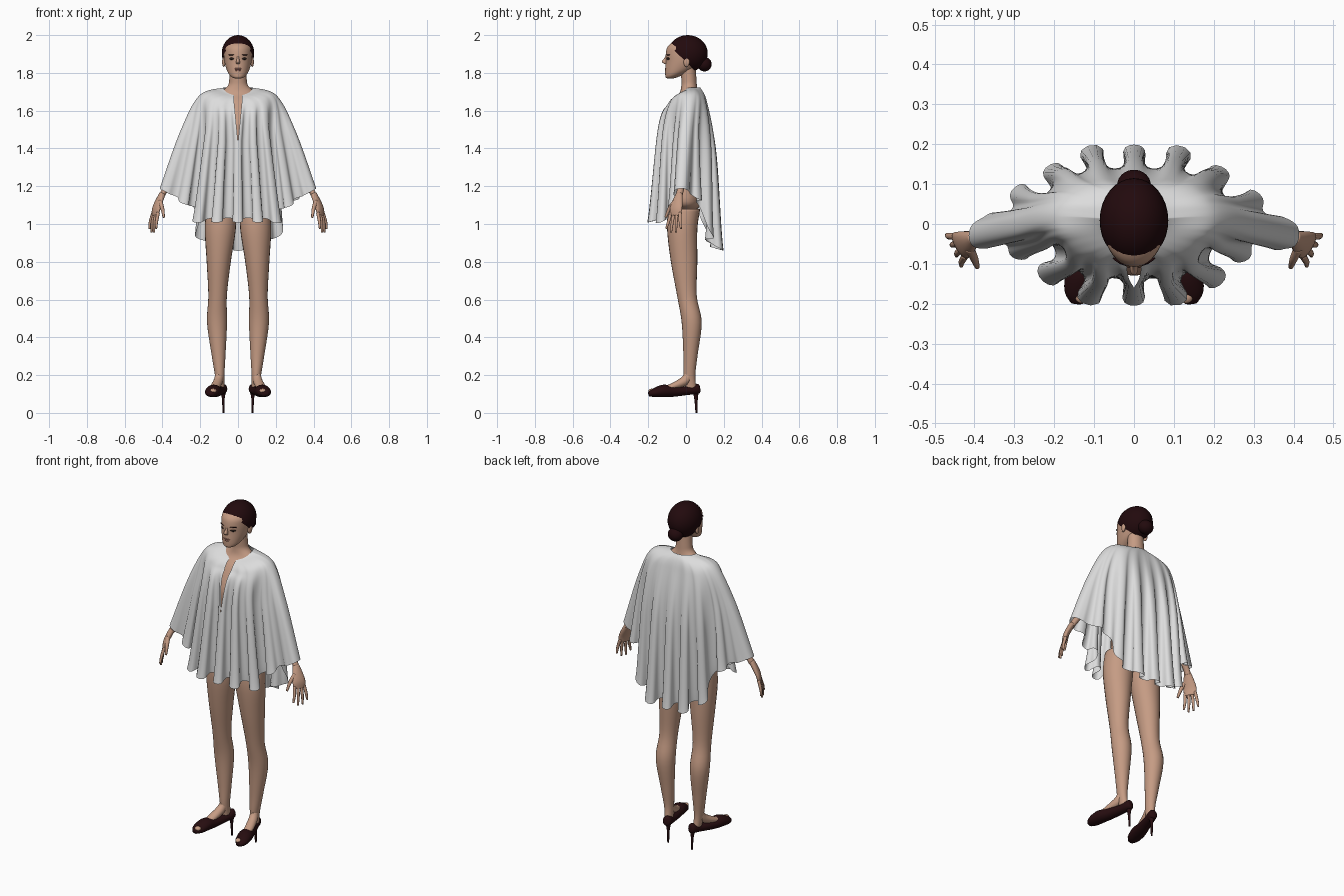
import bpy, bmesh, math
from mathutils import Vector, Matrix

cube = bpy.data.objects.get("Cube")
if cube:
    bpy.data.objects.remove(cube, do_unlink=True)


def material(name, rgb, rough=0.6):
    m = bpy.data.materials.new(name)
    m.use_nodes = True
    m.diffuse_color = (*rgb, 1)
    node = m.node_tree.nodes["Principled BSDF"]
    node.inputs["Base Color"].default_value = (*rgb, 1)
    node.inputs["Roughness"].default_value = rough
    return m


SKIN = material("skin", (0.56, 0.33, 0.23))
CLOTH = material("light grey cloth", (0.72, 0.72, 0.72))
HAIR = material("dark brown hair", (0.016, 0.003, 0.004))
SHOE = material("dark red leather", (0.02, 0.004, 0.005))
LIPS = material("lips", (0.4, 0.18, 0.14))
EYE = material("dark eye", (0.02, 0.012, 0.01))


def finish(name, bm, mat):
    bmesh.ops.recalc_face_normals(bm, faces=bm.faces)
    mesh = bpy.data.meshes.new(name)
    bm.to_mesh(mesh)
    bm.free()
    mesh.materials.append(mat)
    for p in mesh.polygons:
        p.use_smooth = True
    ob = bpy.data.objects.new(name, mesh)
    bpy.context.collection.objects.link(ob)
    return ob


def spline(rows, t):
    """Smooth curve through rows of numbers, t from 0 to 1."""
    n = len(rows) - 1
    i = min(int(t * n), n - 1)
    f = t * n - i
    p, a, b, q = (rows[max(0, min(n, i + k))] for k in (-1, 0, 1, 2))
    return [y + f / 2 * (z - x + f * (2 * x - 5 * y + 4 * z - w + f * (3 * (y - z) + w - x)))
            for x, y, z, w in zip(p, a, b, q)]


def loft(name, rows, mat, side=1, axis=None, ref=(1, 0, 0), sides=24, steps=5):
    """Closed tube through rows of (x, y, z, radius along ref, other radius)."""
    bm = bmesh.new()
    count = (len(rows) - 1) * steps
    pts = [spline(rows, i / count) for i in range(count + 1)]
    rings = []
    for i, p in enumerate(pts):
        t = Vector(axis) if axis else (Vector(pts[min(i + 1, count)][:3]) - Vector(pts[max(i - 1, 0)][:3]))
        t.normalize()
        u = Vector(ref)
        u = (u - t * u.dot(t)).normalized()
        v = t.cross(u)
        ring = []
        for k in range(sides):
            a = math.tau * k / sides
            co = Vector(p[:3]) + u * p[3] * math.cos(a) + v * p[4] * math.sin(a)
            ring.append(bm.verts.new((co.x * side, co.y, co.z)))
        rings.append(ring)
    for a, b in zip(rings, rings[1:]):
        for k in range(sides):
            j = (k + 1) % sides
            bm.faces.new((a[k], a[j], b[j], b[k]))
    bm.faces.new(rings[0])
    bm.faces.new(rings[-1])
    return finish(name, bm, mat)


def ellipsoid(name, loc, radii, mat, cut=None, turn=0):
    bm = bmesh.new()
    m = Matrix.Translation(loc) @ Matrix.Rotation(turn, 4, 'Z') @ Matrix.Diagonal((*radii, 1))
    bmesh.ops.create_uvsphere(bm, u_segments=32, v_segments=20, radius=1, matrix=m)
    if cut:
        bmesh.ops.bisect_plane(bm, geom=bm.verts[:] + bm.edges[:] + bm.faces[:],
                               plane_co=cut[0], plane_no=cut[1], clear_inner=True)
    return finish(name, bm, mat)


def span(z, w, front, back):
    """Horizontal section from its half width and its front and back."""
    return (0, (front + back) / 2, z, w, (back - front) / 2)


UP = (0, 0, 1)

# Torso and neck
loft("torso", [span(*r) for r in (
    (1.08, .1, -.06, .06), (1.12, .14, -.09, .08), (1.25, .13, -.09, .07),
    (1.38, .13, -.11, .08), (1.48, .14, -.129, .08), (1.55, .14, -.12, .08),
    (1.64, .13, -.077, .075), (1.69, .1, -.036, .065), (1.73, .055, -.025, .058),
    (1.77, .046, -.025, .055), (1.84, .045, -.03, .05))], SKIN, axis=UP)

# Head
loft("head", [span(*r) for r in (
    (1.77, .014, -.098, -.07), (1.777, .032, -.108, -.045), (1.793, .048, -.11, -.01),
    (1.82, .061, -.11, .04), (1.86, .072, -.107, .08), (1.9, .076, -.107, .095),
    (1.935, .074, -.099, .09), (1.96, .055, -.074, .07), (1.975, .025, -.04, .04))],
     SKIN, axis=UP, sides=40)
loft("nose", [(0, -.1, 1.895, .005, .005), (0, -.106, 1.878, .006, .009),
              (0, -.112, 1.86, .01, .016), (0, -.106, 1.848, .009, .01)], SKIN, axis=UP)
ellipsoid("upper_lip", (0, -.104, 1.822), (.021, .008, .005), LIPS)
ellipsoid("lower_lip", (0, -.104, 1.814), (.018, .008, .006), LIPS)
for s, label in ((1, "left"), (-1, "right")):
    ellipsoid(label + "_eye", (s * .034, -.095, 1.875), (.015, .005, .006), EYE, turn=s * .5)
    ellipsoid(label + "_eyebrow", (s * .036, -.0945, 1.895), (.02, .004, .002), HAIR, turn=s * .5)
    ellipsoid(label + "_ear", (s * .075, .003, 1.858), (.009, .016, .026), SKIN, turn=-s * .2)

# Hair swept back into a bun
ellipsoid("hair", (0, .009, 1.903), (.086, .106, .097), HAIR,
          cut=((0, -.088, 1.944), (0, .7, .72)))
ellipsoid("hair_bun", (0, .098, 1.846), (.042, .038, .038), HAIR)

# Legs, shoes, arms and hands
for s, label in ((1, "left"), (-1, "right")):
    loft(label + "_leg", [
        (.09, -.01, 1.08, .078, .085), (.094, -.02, .97, .082, .08), (.102, -.01, .8, .064, .07),
        (.108, .005, .62, .049, .052), (.111, .03, .48, .053, .053), (.103, .024, .31, .037, .038),
        (.097, .018, .2, .025, .031), (.092, .025, .13, .02, .03)], SKIN, s, axis=UP)
    loft(label + "_foot", [
        (.098, .018, .22, .019, .02), (.104, -.005, .172, .024, .025),
        (.12, -.07, .14, .025, .018), (.13, -.115, .128, .02, .014)], SKIN, s)
    loft(label + "_shoe", [
        (.077, .074, .13, .006, .014), (.08, .062, .128, .024, .027), (.093, .01, .118, .028, .023),
        (.116, -.07, .114, .035, .029), (.13, -.12, .116, .04, .033),
        (.14, -.17, .106, .035, .023), (.143, -.198, .098, .016, .011)], SHOE, s)
    ellipsoid(label + "_toe", (s * .131, -.183, .116), (.017, .016, .012), SKIN)
    loft(label + "_heel", [
        (.079, .05, .12, .02, .02), (.078, .053, .08, .008, .01),
        (.077, .055, 0, .005, .005)], SHOE, s, axis=UP, sides=12)

    loft(label + "_arm", [
        (.14, .025, 1.61, .033, .033), (.235, .005, 1.43, .026, .028),
        (.315, -.012, 1.29, .021, .023), (.386, -.03, 1.18, .016, .018),
        (.403, -.036, 1.15, .016, .018)], SKIN, s)
    loft(label + "_palm", [
        (.4, -.035, 1.16, .018, .016), (.418, -.045, 1.12, .03, .016),
        (.433, -.053, 1.08, .037, .014), (.438, -.056, 1.045, .034, .01)],
         SKIN, s, ref=(.5, .85, 0), sides=16)
    for k in range(4):
        d = k - 1.5
        loft(label + "_finger", [
            (.436 + .009 * d, -.055 + .016 * d, 1.06, .009, .009),
            (.448 + .011 * d, -.062 + .021 * d, 1.01, .008, .008),
            (.451 + .012 * d, -.066 + .026 * d, .952 + .01 * d * d, .005, .005)], SKIN, s, sides=10)
    loft(label + "_thumb", [
        (.412, -.06, 1.12, .012, .012), (.4, -.088, 1.08, .01, .01),
        (.393, -.108, 1.035, .006, .006)], SKIN, s, sides=10)

# Cape outline on one half, from the front middle round the arm to the back middle
SHOULDER = [(0, -.09, 1.64), (.08, -.092, 1.64), (.14, -.075, 1.65), (.175, -.045, 1.665),
            (.195, -.02, 1.676), (.203, .005, 1.68), (.203, .03, 1.68), (.192, .055, 1.676),
            (.172, .082, 1.66), (.14, .102, 1.645), (.08, .11, 1.645), (0, .106, 1.65)]
CHEST = [(0, -.135, 1.52), (.09, -.136, 1.5), (.16, -.105, 1.47), (.195, -.065, 1.46),
         (.25, -.046, 1.475), (.298, -.028, 1.49), (.303, .014, 1.49), (.275, .044, 1.475),
         (.23, .08, 1.45), (.185, .12, 1.4), (.1, .147, 1.38), (0, .149, 1.38)]
HEM = [(0, -.168, 1.02), (.12, -.165, 1.02), (.205, -.115, 1.02), (.24, -.07, 1.08),
       (.32, -.062, 1.135), (.402, -.056, 1.18), (.408, -.004, 1.185), (.335, .036, 1.15),
       (.255, .088, 1.1), (.205, .11, .95), (.11, .16, .875), (0, .162, .87)]


def cape_half(bm, s, cols=150, rows=44):
    hem = [Vector(spline(HEM, i / cols)).xy for i in range(cols + 1)]
    length = [0]
    for a, b in zip(hem, hem[1:]):
        length.append(length[-1] + (b - a).length)
    grid = []
    for i in range(cols + 1):
        u = i / cols
        a = math.pi * u - math.pi / 2
        neck = (.076 * math.cos(a), .014 + .062 * math.sin(a), 1.722 + .04 * min(0, math.sin(a)))
        path = [neck] + [spline(ring, u) for ring in (SHOULDER, CHEST, HEM)]
        tan = (hem[min(i + 1, cols)] - hem[max(i - 1, 0)]).normalized()
        if i in (0, cols):
            tan = Vector((1 if i == 0 else -1, 0))
        out = Vector((tan.y, -tan.x))
        phase = math.tau * 9 * length[i] / length[-1] + s * .7 * math.sin(math.pi * u)
        # the cloth lies smooth over the arm and hangs in folds elsewhere
        depth = max(.02, min(1, (.38 - hem[i].x) / .13))
        column = []
        for j in range(rows + 1):
            t = j / rows
            x, y, z = spline(path, t)
            swing = depth * t ** 2.8
            move = out * .037 * math.cos(phase) + tan * .013 * math.sin(2 * phase)
            x += move.x * swing
            y += move.y * swing
            z -= .012 * math.cos(phase) * swing
            # open slit below the neckline
            x += .021 * max(0, min(1, (z - 1.43) / .22)) * max(0, 1 - u * 7)
            column.append(bm.verts.new((s * x, y, z)))
        grid.append(column)
    for a, b in zip(grid, grid[1:]):
        for j in range(rows):
            bm.faces.new((a[j], b[j], b[j + 1], a[j + 1]))


bm = bmesh.new()
for s in (1, -1):
    cape_half(bm, s)
bmesh.ops.remove_doubles(bm, verts=bm.verts, dist=.0002)
finish("draped_cape", bm, CLOTH)
